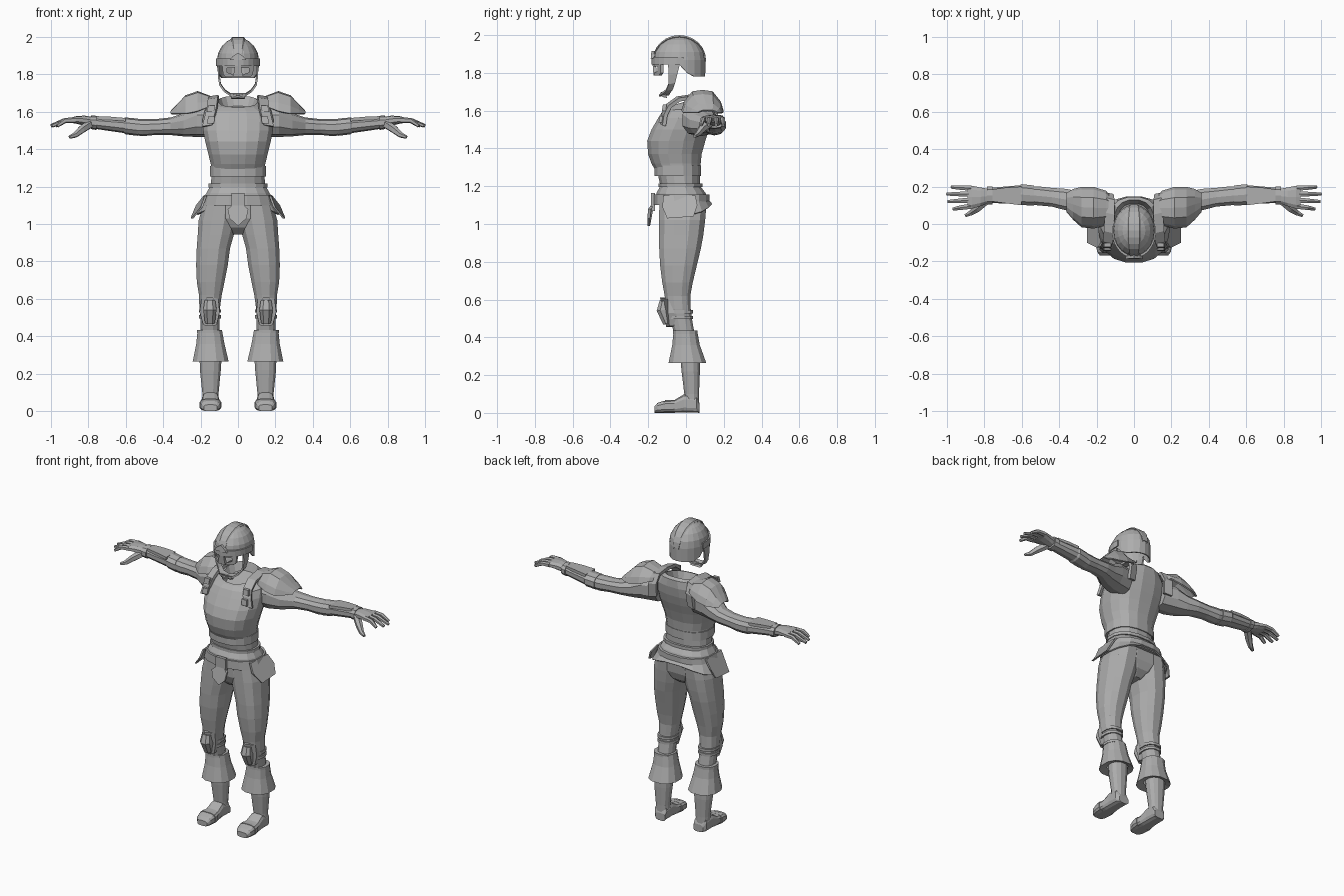
import bpy, bmesh
from math import sin, cos, pi, copysign
from mathutils import Vector

grey = bpy.data.materials.new("plain grey")
grey.diffuse_color = (0.42, 0.42, 0.42, 1)


def finish(name, bm, mirror=False, thick=0):
    bmesh.ops.recalc_face_normals(bm, faces=bm.faces)
    me = bpy.data.meshes.new(name)
    bm.to_mesh(me)
    bm.free()
    me.materials.append(grey)
    ob = bpy.data.objects.new(name, me)
    bpy.context.collection.objects.link(ob)
    if thick:
        m = ob.modifiers.new("thickness", 'SOLIDIFY')
        m.thickness = thick
        m.offset = -1
    if mirror:
        ob.modifiers.new("mirror", 'MIRROR').use_clip = False
    return ob


def ring(c, u, v, n=12, p=0.85):
    """Rounded section around c, spanned by half-axes u and v."""
    c, u, v = Vector(c), Vector(u), Vector(v)
    pts = []
    for i in range(n):
        a = 2 * pi * (i + 0.5) / n
        pts.append(c + u * copysign(abs(cos(a)) ** p, cos(a)) + v * copysign(abs(sin(a)) ** p, sin(a)))
    return pts


def loft(name, rings, caps=True, mirror=False, closed=True, thick=0):
    bm = bmesh.new()
    vs = [[bm.verts.new(p) for p in r] for r in rings]
    n = len(rings[0])
    for a, b in zip(vs, vs[1:]):
        for i in range(n if closed else n - 1):
            j = (i + 1) % n
            bm.faces.new((a[i], a[j], b[j], b[i]))
    if caps:
        bm.faces.new(vs[0])
        bm.faces.new(vs[-1])
    return finish(name, bm, mirror, thick)


def zring(z, x0, x1, y0, y1, n=12, tilt=0, p=0.85):
    """Level section from its extents; tilt lifts the back and lowers the front."""
    return ring(((x0 + x1) / 2, (y0 + y1) / 2, z), ((x1 - x0) / 2, 0, 0), (0, (y1 - y0) / 2, tilt), n, p)


def xring(x, y, z, ry, rz, n=10):
    return ring((x, y, z), (0, ry, 0), (0, 0, rz), n)


def plate(name, outline, depth, mirror=False):
    """Outline of 3D points given thickness along the depth vector."""
    d = Vector(depth)
    return loft(name, [[Vector(p) for p in outline], [Vector(p) + d for p in outline]], mirror=mirror)


def tube(name, pts, radii, n=6, mirror=True, flat=1.0):
    """Tapered tube through the points."""
    pts = [Vector(p) for p in pts]
    rings = []
    for i, p in enumerate(pts):
        t = (pts[min(i + 1, len(pts) - 1)] - pts[max(i - 1, 0)]).normalized()
        u = t.cross(Vector((0, 0, 1)) if abs(t.z) < 0.8 else Vector((0, 1, 0))).normalized()
        rings.append(ring(p, u * radii[i], t.cross(u) * radii[i] * flat, n))
    return loft(name, rings, mirror=mirror)


# Torso armour: z, half width, front y, back y, tilt
torso = [(1.19, .15, -.135, .075, 0), (1.26, .143, -.15, .075, 0), (1.32, .148, -.185, .08, 0),
         (1.37, .16, -.203, .085, 0), (1.44, .178, -.208, .105, 0), (1.50, .19, -.185, .125, 0),
         (1.56, .192, -.15, .14, 0), (1.61, .18, -.125, .148, .01), (1.645, .135, -.10, .145, .025),
         (1.655, .105, -.085, .13, .03), (1.60, .085, -.06, .11, .03)]
loft("torso", [zring(z, -w, w, f, b, 16, t) for z, w, f, b, t in torso], caps=False)
plate("neck_filler", zring(1.60, -.086, .086, -.061, .111, 16, .03), (0, 0, -.01))

# Waist bands and hip skirt
for name, z0, z1, w in (("waist_band", 1.195, 1.215, .16), ("waist_belt", 1.255, 1.31, .152)):
    g = w - .15
    f = -.137 if z0 < 1.22 else -.168
    loft(name, [zring(z, -w, w, f - g, .08 + g, 16) for z in (z0, z1)])
skirt = [zring(1.20, -.152, .152, -.138, .078, 16), zring(1.165, -.172, .172, -.158, .105, 16),
         zring(1.13, -.19, .19, -.162, .12, 16), zring(1.09, -.225, .225, -.15, .142, 16)]
for p in skirt[-1]:
    p.z += .02 - .06 * (abs(p.x) / .225) ** 2
loft("hip_skirt", skirt, caps=False, thick=.008)
loft("hip_belt", [zring(z, -w, w, -.172, .128, 16) for z, w in ((1.10, .2), (1.155, .185))])
plate("belt_buckle", [(-.04, -.185, 1.07), (.04, -.185, 1.07), (.035, -.185, 1.165), (-.035, -.185, 1.165)], (0, .02, 0))
plate("front_flap", [(-.055, -.20, 1.08), (-.045, -.205, 1.03), (0, -.205, .99), (.045, -.205, 1.03),
                     (.055, -.20, 1.08), (.03, -.185, 1.10), (-.03, -.185, 1.10)], (0, .015, 0))
plate("hip_plate", [(.178, -.12, 1.15), (.20, -.125, 1.09), (.25, -.10, 1.03), (.25, .04, 1.04),
                    (.225, .06, 1.10), (.185, .05, 1.15)], (-.012, 0, 0), True)

# Pelvis and trousers
loft("pelvis", [zring(z, -w, w, f, b, 12) for z, w, f, b in
     ((1.18, .15, -.13, .085), (1.10, .19, -.145, .112), (1.03, .205, -.143, .105),
      (.98, .12, -.12, .085), (.945, .05, -.08, .04))])
legs = [(1.10, .005, .19, -.145, .112), (1.02, .0, .213, -.146, .105), (.94, .02, .218, -.146, .095),
        (.87, .04, .223, -.145, .082), (.78, .052, .226, -.14, .06), (.69, .07, .222, -.128, .038),
        (.62, .085, .21, -.115, .025), (.55, .095, .208, -.105, .027), (.50, .098, .202, -.085, .033),
        (.40, .098, .2, -.06, .05)]
loft("trouser_leg", [zring(*r) for r in legs], mirror=True)

# Knee guards and their straps
plate("knee_guard", [(.105, -.095, .60), (.15, -.137, .61), (.195, -.095, .60), (.205, -.095, .53),
                     (.185, -.088, .46), (.15, -.105, .455), (.115, -.088, .46), (.098, -.095, .53)], (0, .035, 0), True)
tube("knee_cap", [(.15, -.112, .59), (.15, -.12, .545), (.15, -.095, .475)], [.03, .038, .028], 8)
for z in (.505, .535):
    loft("knee_strap", [zring(z + d, .09, .211, -.1, .04) for d in (-.009, .009)], mirror=True)

# Boots with flared cuffs
loft("boot_cuff", [zring(.43, .083, .218, -.068, .062), zring(.36, .07, .225, -.075, .075),
                   zring(.265, .047, .245, -.095, .11), zring(.275, .085, .205, -.045, .08)], caps=False, mirror=True)
loft("boot_cuff_rim", [zring(z, .083, .222, -.07, .064) for z in (.418, .435)], mirror=True)
loft("boot_shaft", [zring(.33, .083, .208, -.035, .075), zring(.22, .09, .205, -.025, .075),
                    zring(.10, .102, .192, -.01, .07), zring(.02, .105, .19, -.01, .07)], mirror=True)
foot = [(.072, .14, .036, .05), (.055, .147, .045, .09), (-.01, .147, .046, .10), (-.06, .147, .051, .07),
        (-.12, .147, .057, .064), (-.15, .147, .05, .054), (-.168, .147, .036, .035)]
loft("foot", [ring((x, y, h / 2), (w, 0, 0), (0, 0, h / 2), 12, .6) for y, x, w, h in foot], mirror=True)
loft("toe_strap", [ring((.147, y, .034), (.059, 0, 0), (0, 0, .034), 12, .6) for y in (-.085, -.11)], mirror=True)

# Arms, gauntlets and hands: x, y, z, half depth, half height
arm = [(.13, .06, 1.55, .08, .085), (.22, .07, 1.55, .092, .085), (.29, .095, 1.53, .08, .062),
       (.36, .13, 1.522, .06, .047), (.44, .143, 1.518, .052, .042), (.51, .15, 1.515, .053, .046), (.57, .155, 1.52, .05, .042)]
loft("arm", [xring(*r) for r in arm], mirror=True)
loft("gauntlet", [xring(*r) for r in ((.535, .152, 1.517, .056, .046), (.60, .157, 1.524, .058, .045),
     (.61, .157, 1.526, .052, .04), (.755, .153, 1.54, .043, .033), (.755, .153, 1.54, .05, .038),
     (.785, .151, 1.543, .05, .036))], mirror=True)
plate("gauntlet_guard", [(.60, .10, 1.566), (.60, .20, 1.566), (.68, .195, 1.573), (.755, .185, 1.576),
                         (.755, .12, 1.576), (.68, .11, 1.573)], (0, 0, -.018), True)
loft("palm", [xring(*r) for r in ((.77, .15, 1.543, .038, .028), (.82, .145, 1.552, .052, .027),
     (.865, .143, 1.556, .064, .02), (.89, .143, 1.554, .062, .014))], mirror=True)
for y, tip, ty in ((.095, .965, .08), (.128, .993, .12), (.16, 1.0, .16), (.192, .975, .197)):
    tube("finger", [(.87, y, 1.555), (.925, (y + ty) / 2, 1.552), (tip, ty, 1.524)], [.016, .014, .009])
tube("thumb", [(.79, .125, 1.535), (.835, .085, 1.505), (.87, .06, 1.475), (.90, .045, 1.464)], [.024, .022, .015, .009])

# Shoulder pads: faceted caps tapering to an outer point
pad = [(.115, .085, 1.635, .05, .04), (.15, .085, 1.635, .09, .05), (.215, .087, 1.615, .108, .095),
       (.28, .09, 1.60, .105, .088), (.325, .105, 1.595, .08, .045), (.36, .115, 1.592, .05, .012)]
loft("shoulder_pad", [[Vector((x, y - c * ry, z + s * rz)) for c, s in
     ((1.03, -.12), (.9, .35), (.5, .92), (0, 1), (-.5, .92), (-.9, .35), (-1.03, -.12))]
     for x, y, z, ry, rz in pad], caps=False, mirror=True, closed=False, thick=.01)

# Shoulder straps with buckles, running over the shoulder
strap = [(.165, -.137, 1.53), (.15, -.128, 1.59), (.14, -.105, 1.635), (.135, -.05, 1.675),
         (.13, .05, 1.69), (.13, .13, 1.68), (.135, .16, 1.62), (.14, .15, 1.53)]
loft("shoulder_strap", [[Vector((x - .026, y, z)), Vector((x + .026, y + .012, z - .008))] for x, y, z in strap],
     caps=False, mirror=True, closed=False, thick=.02)
for z, y in ((1.555, -.145), (1.615, -.128)):
    plate("strap_buckle", [(.128, y, z - .018), (.165, y, z - .018), (.16, y + .006, z + .018), (.124, y + .006, z + .018)],
          (0, .02, 0), True)

# Helmet shell: rim drops towards the nape
def helmet_ring(z_of, k, n=20):
    return [Vector((.113 * k * cos(a), -.035 + .138 * k * sin(a), z_of(sin(a)))) for a in (2 * pi * i / n for i in range(n))]


def rim(s):
    return 1.85 - .07 * min(1, max(0, (s + .05) / .5))


shell = [helmet_ring(rim, .99), helmet_ring(lambda s: 1.868, 1.0)]
shell += [helmet_ring(lambda s, t=t: 1.868 + .127 * sin(t), cos(t)) for t in (.35, .7, 1.0, 1.25, 1.45, 1.56)]
loft("helmet_shell", shell, caps=False, thick=.008)
crest = []
for i in range(13):
    t = pi * i / 12
    w = .018 + .02 * sin(t)
    crest.append([Vector((x, -.035 - .141 * cos(t), 1.868 + d + .132 * sin(t)))
                  for x, d in ((-w, -.008), (-w * .8, 0), (w * .8, 0), (w, -.008))])
loft("helmet_crest", crest, caps=False, closed=False, thick=.008)
band = [Vector((.118 * cos(a), -.037 + .145 * sin(a), 0)) for a in (pi * (.95 + 1.1 * i / 14) for i in range(15))]
loft("brow_band", [[p + Vector((0, 0, z)) for p in band] for z in (1.845, 1.885)], caps=False, closed=False, thick=.014)
plate("brow_badge", [(-.045, -.187, 1.875), (.045, -.187, 1.875), (.03, -.185, 1.895), (0, -.183, 1.915), (-.03, -.185, 1.895)], (0, .02, 0))

# Face guard: nose piece and eye frames
plate("nose_guard", [(-.014, -.178, 1.86), (.014, -.178, 1.86), (.026, -.172, 1.785), (-.026, -.172, 1.785)], (0, .018, 0))
plate("eye_frame", [(.014, -.172, 1.85), (.085, -.135, 1.85), (.08, -.135, 1.80), (.065, -.145, 1.785), (.02, -.168, 1.785),
                    (.03, -.168, 1.80), (.06, -.15, 1.81), (.06, -.15, 1.832), (.016, -.17, 1.835)], (0, .015, 0), True)

# Chin strap and cup
loft("chin_strap", [[Vector((x, y0, z)), Vector((x, y1, z + .006))] for x, y0, y1, z in
     ((.108, -.095, -.03, 1.85), (.108, -.092, -.045, 1.79), (.10, -.092, -.058, 1.74),
      (.075, -.105, -.07, 1.705), (.045, -.13, -.085, 1.685), (0, -.142, -.09, 1.675))],
     caps=False, mirror=True, closed=False, thick=.01)
plate("chin_cup", [(-.045, -.135, 1.70), (.045, -.135, 1.70), (.035, -.125, 1.672), (-.035, -.125, 1.672)], (0, .025, -.005))
